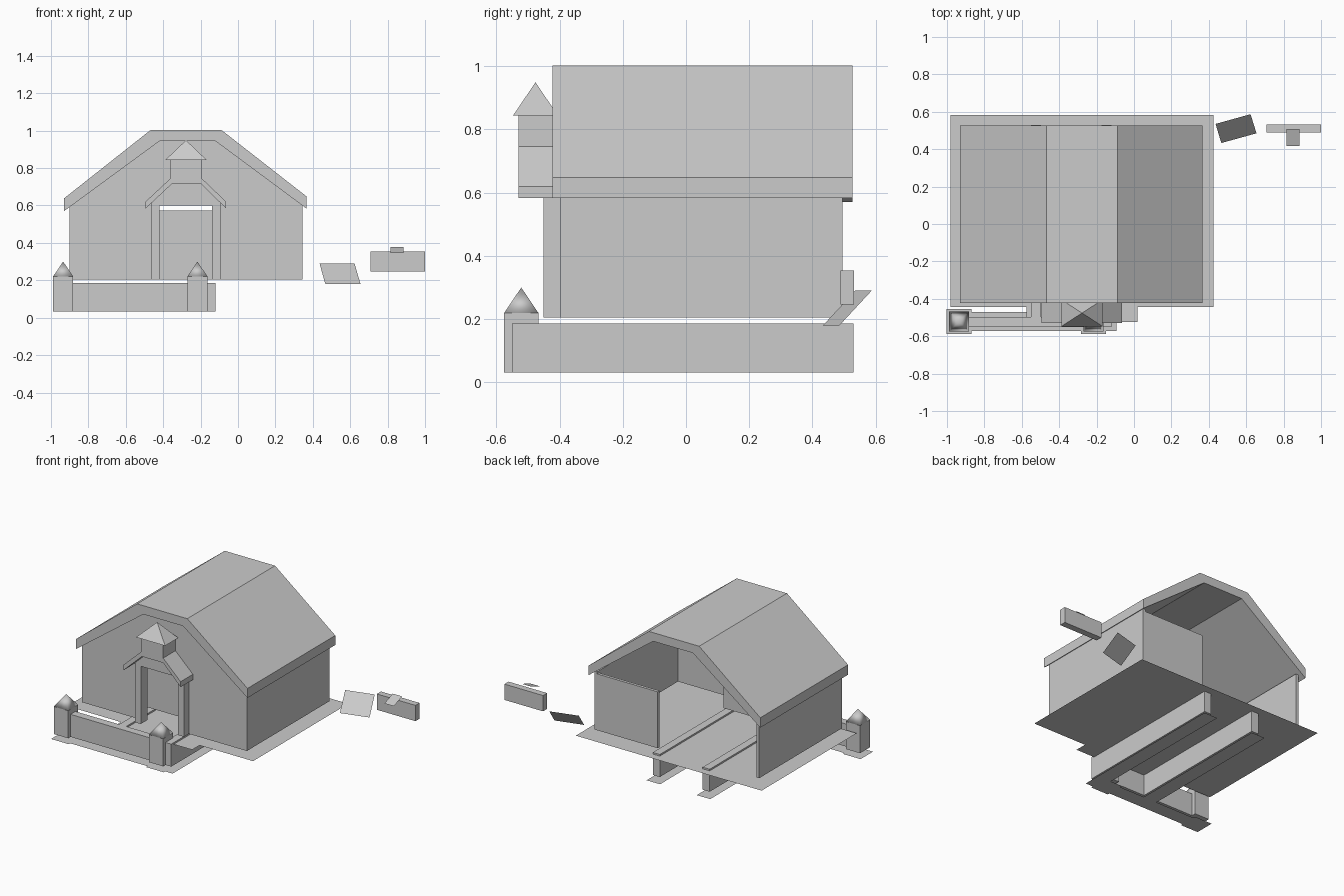
import bpy, bmesh
from mathutils import Vector

cube = bpy.data.objects.get("Cube")
if cube:
    bpy.data.objects.remove(cube, do_unlink=True)

grey = bpy.data.materials.new("plain_grey")
grey.use_nodes = True
grey.diffuse_color = (0.6, 0.6, 0.6, 1)
bsdf = grey.node_tree.nodes["Principled BSDF"]
bsdf.inputs["Base Color"].default_value = grey.diffuse_color
bsdf.inputs["Roughness"].default_value = 0.8


def finish(name, bm, closed=True):
    if closed:
        bmesh.ops.recalc_face_normals(bm, faces=bm.faces)
    mesh = bpy.data.meshes.new(name)
    bm.to_mesh(mesh)
    bm.free()
    mesh.materials.append(grey)
    obj = bpy.data.objects.new(name, mesh)
    bpy.context.collection.objects.link(obj)
    return obj


def sheet(name, points):
    bm = bmesh.new()
    bm.faces.new([bm.verts.new(p) for p in points])
    return finish(name, bm, False)


def prism(name, points, offset):
    """Extrude a closed 3D outline along an offset."""
    bm = bmesh.new()
    face = bm.faces.new([bm.verts.new(p) for p in points])
    extruded = bmesh.ops.extrude_face_region(bm, geom=[face], use_keep_orig=True)
    moved = [g for g in extruded["geom"] if isinstance(g, bmesh.types.BMVert)]
    bmesh.ops.translate(bm, vec=Vector(offset), verts=moved)
    return finish(name, bm)


def rect(x0, x1, y0, y1, z):
    return [(x0, y0, z), (x1, y0, z), (x1, y1, z), (x0, y1, z)]


def box(name, x0, x1, y0, y1, z0, z1):
    return prism(name, rect(x0, x1, y0, y1, z0), (0, 0, z1 - z0))


def gable(name, profile, y0, y1):
    return prism(name, [(x, y0, z) for x, z in profile], (0, y1 - y0, 0))


def pyramid(name, x0, x1, y0, y1, z0, z1):
    bm = bmesh.new()
    base = [bm.verts.new(p) for p in rect(x0, x1, y0, y1, z0)]
    tip = bm.verts.new(((x0 + x1) / 2, (y0 + y1) / 2, z1))
    bm.faces.new(base)
    for i in range(4):
        bm.faces.new((base[i], base[(i + 1) % 4], tip))
    return finish(name, bm)


# House floor with the porch extension
sheet("house_floor", [(x, y, 0.175) for x, y in (
    (-0.98, -0.444), (-0.575, -0.444), (-0.575, -0.524), (0.02, -0.524),
    (0.02, -0.444), (0.425, -0.444), (0.425, 0.583), (-0.98, 0.583))])

# Main roof shell
under = [(-0.93, 0.57), (-0.42, 0.944), (-0.12, 0.944), (0.367, 0.583)]
over = [(0.367, 0.648), (-0.088, 1.003), (-0.468, 1.003), (-0.93, 0.638)]
gable("main_roof", under + over, -0.422, 0.526)

# House walls; the back is partly open
door = [(-0.14, 0.205), (-0.14, 0.6), (-0.42, 0.6), (-0.42, 0.205)]
gable("front_wall", [(-0.9, 0.205), (-0.9, 0.592), under[1], under[2],
                     (0.345, 0.6), (0.345, 0.205)] + door, -0.397, -0.377)
box("left_wall", 0.325, 0.345, -0.397, 0.495, 0.205, 0.605)
box("right_wall", -0.9, -0.88, -0.397, 0.495, 0.205, 0.595)
box("back_wall", -0.133, 0.345, 0.475, 0.495, 0.205, 0.59)
box("inner_partition", -0.88, -0.13, -0.225, -0.22, 0.205, 0.573)

# Porch frame, roof and small tower
gable("porch_frame", [(-0.463, 0.205), (-0.463, 0.615), (-0.355, 0.714),
                      (-0.195, 0.714), (-0.094, 0.615), (-0.094, 0.205)] + door,
      -0.45, -0.397)
gable("porch_roof", [(-0.495, 0.583), (-0.355, 0.714), (-0.195, 0.714),
                     (-0.063, 0.583), (-0.063, 0.62), (-0.195, 0.746),
                     (-0.36, 0.746), (-0.495, 0.62)], -0.53, -0.397)
box("porch_tower", -0.36, -0.195, -0.53, -0.397, 0.74, 0.846)
pyramid("tower_cap", -0.388, -0.168, -0.547, -0.405, 0.844, 0.949)


# Low walls running under the house, each with a ground plate
def u_outline(x0, x1, front, back, t, z):
    return [(x0, back, z), (x0, front, z), (x1, front, z), (x1, back, z),
            (x1 - t, back, z), (x1 - t, front + t, z),
            (x0 + t, front + t, z), (x0 + t, back, z)]


prism("long_low_wall", u_outline(-0.55, -0.12, -0.55, 0.53, 0.053, 0.032), (0, 0, 0.154))
box("side_low_wall", -0.9, -0.55, -0.55, -0.497, 0.032, 0.186)
sheet("long_wall_plate", u_outline(-0.575, -0.094, -0.572, 0.56, 0.102, 0))
sheet("side_wall_plate", rect(-0.94, -0.575, -0.572, -0.47, 0))

# Capped pillars on square plates
for name, x in (("right", -0.935), ("middle", -0.217)):
    box(name + "_pillar", x - 0.054, x + 0.054, -0.575, -0.467, 0.032, 0.22)
    cap = pyramid(name + "_pillar_cap", x - 0.054, x + 0.054, -0.575, -0.467, 0.22, 0.3)
    cap.data.polygons.foreach_set("use_smooth", [True] * len(cap.data.polygons))
    sheet(name + "_pillar_plate", rect(x - 0.067, x + 0.067, -0.588, -0.454, 0))

# Loose pieces beside the house
sheet("tilted_panel", [(0.436, 0.535, 0.29), (0.623, 0.587, 0.29),
                       (0.655, 0.485, 0.18), (0.467, 0.433, 0.18)])
box("loose_beam", 0.708, 1.0, 0.488, 0.532, 0.246, 0.354)
sheet("beam_flap", [(0.815, 0.417, 0.345), (0.886, 0.417, 0.345),
                    (0.886, 0.508, 0.377), (0.815, 0.508, 0.377)])
